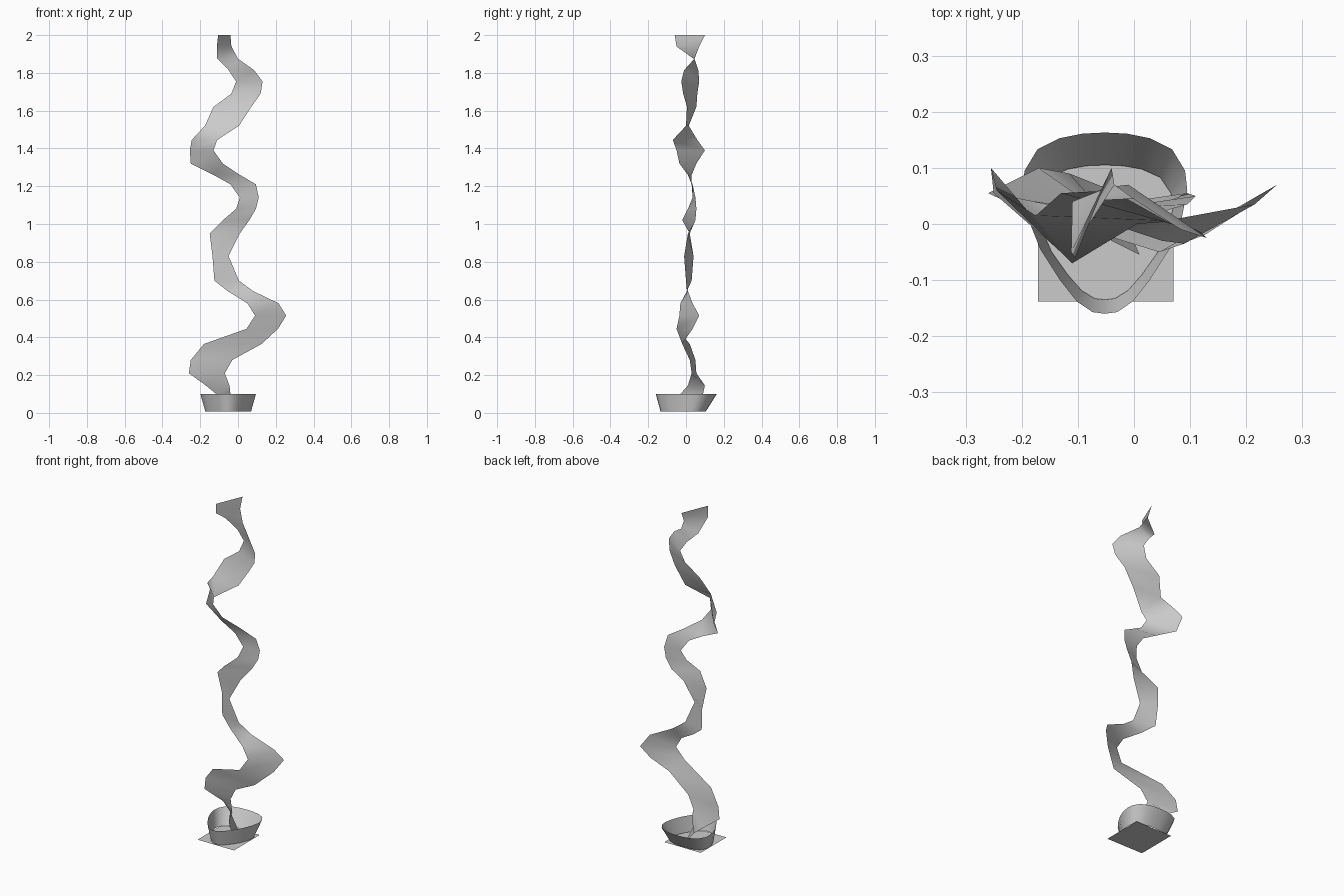
import bpy


def make_mesh(name, verts, faces):
    mesh = bpy.data.meshes.new(name)
    mesh.from_pydata(verts, [], faces)
    obj = bpy.data.objects.new(name, mesh)
    bpy.context.collection.objects.link(obj)
    for p in mesh.polygons:
        p.use_smooth = True
    return obj


# Twisting ribbon: height, left edge x/y, right edge x/y
stations = [
    (.02, -.04, .06, .01, -.055), (.10, -.115, .09, -.04, -.03),
    (.145, -.17, .10, -.045, .01), (.21, -.26, .055, -.07, .03),
    (.28, -.25, .05, -.03, .02), (.365, -.18, .02, .125, -.02),
    (.445, .045, -.05, .212, .035), (.515, .09, -.035, .255, .07),
    (.58, .05, -.03, .215, .035), (.645, -.055, .005, .08, .01),
    (.70, -.125, .03, .005, 0), (.83, -.135, .04, -.05, -.01),
    (.95, -.15, .02, .01, .01), (1.02, -.08, -.02, .06, .05),
    (1.08, -.01, .01, .095, .055), (1.14, .01, .035, .11, .05),
    (1.21, -.04, .03, .095, .035), (1.26, -.13, .03, .01, .01),
    (1.32, -.25, .055, -.08, -.035), (1.39, -.255, .10, -.13, -.05),
    (1.445, -.245, .06, -.11, -.07), (1.52, -.175, .015, .005, 0),
    (1.62, -.13, .055, .07, .005), (1.69, -.035, .06, .12, -.015),
    (1.755, -.01, .07, .13, -.025), (1.815, -.05, .065, .085, -.01),
    (1.875, -.11, .04, 0, .045), (1.94, -.112, -.05, -.035, .07),
    (2.0, -.105, -.06, -.04, .10),
]
verts, faces = [], []
for z, lx, ly, rx, ry in stations:
    verts += [(lx, ly, z), (rx, ry, z)]
for i in range(len(stations) - 1):
    a = 2 * i
    faces.append((a, a + 1, a + 3, a + 2))
make_mesh("twisted_ribbon", verts, faces)

# Open bowl wall: half outline mirrored about its own middle, pointed at the front
CX = -.052
half = [(0, -.16), (.022, -.157), (.05, -.138), (.08, -.10), (.115, -.045),
        (.137, .01), (.147, .06), (.143, .095), (.12, .133), (.08, .153),
        (.04, .161), (0, .163)]
outline = half + [(-x, y) for x, y in half[-2:0:-1]]
n = len(outline)
verts = [(CX + .825 * x, .743 * y - .016, .008) for x, y in outline]
verts += [(CX + x, y, .10) for x, y in outline]
faces = [(i, (i + 1) % n, n + (i + 1) % n, n + i) for i in range(n)]
make_mesh("bowl_wall", verts, faces)

# Square base sheet
make_mesh("base_sheet",
          [(-.171, -.138, .004), (.07, -.138, .004), (.07, .105, .004), (-.171, .105, .004)],
          [(0, 1, 2, 3)])
